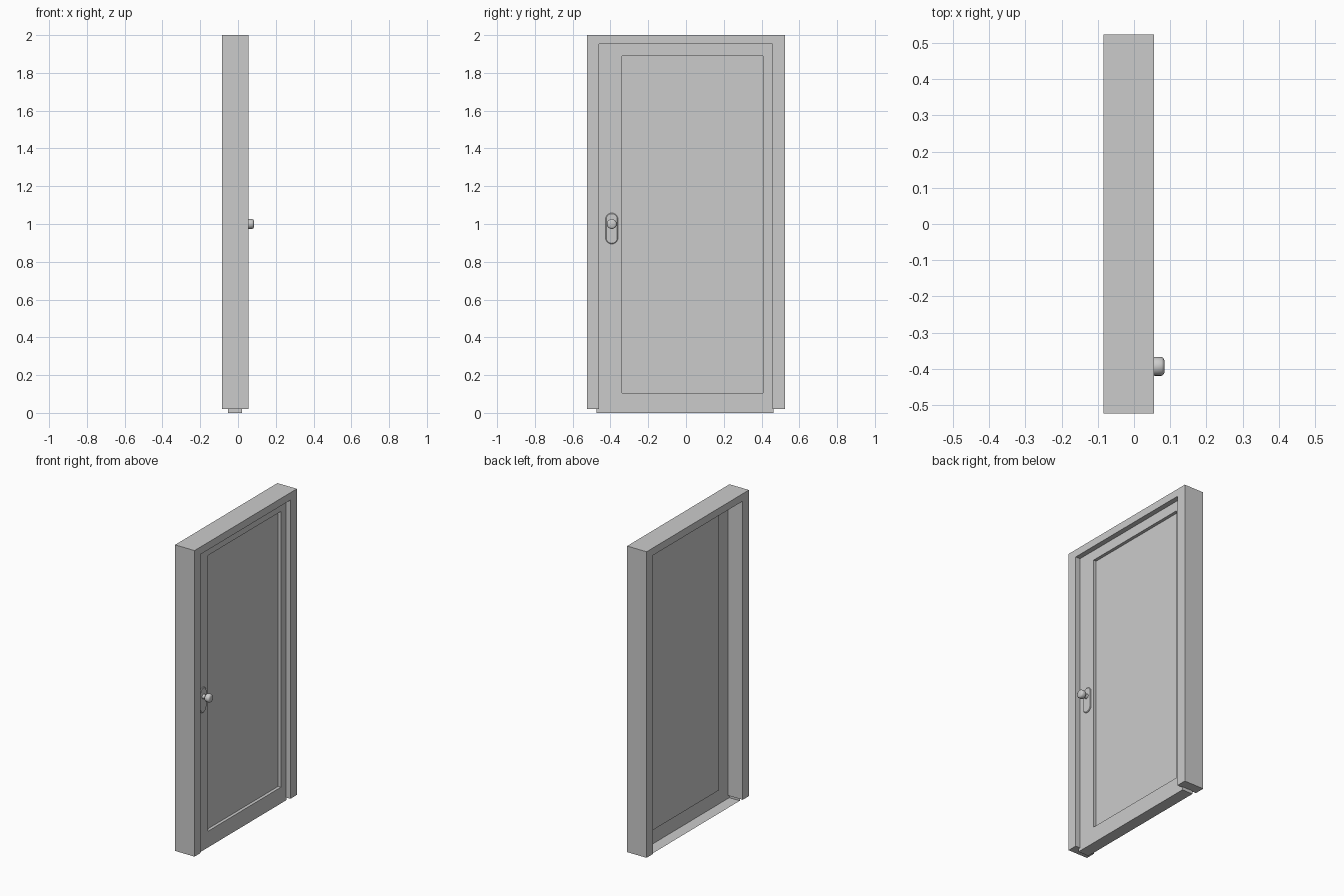
import bpy, bmesh
from math import sin, cos, pi

if "Cube" in bpy.data.objects:
    bpy.data.objects.remove(bpy.data.objects["Cube"])


def loft(name, loops, cap_start=False, cap_end=True, smooth=False):
    """Skin a series of closed (y, z) outlines, each placed at its own x."""
    bm = bmesh.new()
    rings = [[bm.verts.new((x, y, z)) for y, z in pts] for x, pts in loops]
    n = len(rings[0])
    for a, b in zip(rings, rings[1:]):
        for i in range(n):
            j = (i + 1) % n
            bm.faces.new((a[i], a[j], b[j], b[i]))
    if cap_start:
        bm.faces.new(rings[0][::-1])
    if cap_end:
        bm.faces.new(rings[-1])
    me = bpy.data.meshes.new(name)
    bm.to_mesh(me)
    bm.free()
    ob = bpy.data.objects.new(name, me)
    bpy.context.collection.objects.link(ob)
    if smooth:
        bpy.ops.object.select_all(action='DESELECT')
        ob.select_set(True)
        bpy.context.view_layer.objects.active = ob
        bpy.ops.object.shade_smooth_by_angle(angle=0.6)
    return ob


def rect(y0, y1, z0, z1):
    return [(y0, z0), (y1, z0), (y1, z1), (y0, z1)]


def stadium(r, half, y=-0.393, z=1.0, n=24):
    """Counter-clockwise upright capsule; half = 0 gives a circle."""
    pts = []
    for start, dz in ((0, half), (pi, -half)):
        for i in range(n // 2 + (1 if half else 0)):
            a = start + 2 * pi * i / n
            pts.append((y + r * cos(a), z + dz + r * sin(a)))
    return pts


# Frame: two jambs and a head, open at the bottom
arch = [(-0.523, 0.02), (-0.46, 0.02), (-0.46, 1.952), (0.457, 1.952),
        (0.457, 0.02), (0.523, 0.02), (0.523, 2.0), (-0.523, 2.0)]
loft("door_frame", [(-0.084, arch), (0.055, arch)], cap_start=True)

# Door leaf: shell open at the back with a recessed panel
outer = rect(-0.474, 0.463, 0.0, 1.965)
panel = rect(-0.339, 0.408, 0.105, 1.889)
loft("door_leaf", [(-0.053, outer), (0.022, outer), (0.022, panel), (0.002, panel)])

# Lock plate with a bevelled rim
loft("lock_plate", [(x, stadium(r, 0.049, z=0.976))
                    for x, r in ((0.022, 0.033), (0.025, 0.033), (0.028, 0.029))],
     smooth=True)

# Turned knob on a narrow neck
knob = [(0.026, 0.015), (0.045, 0.013), (0.053, 0.024), (0.057, 0.026),
        (0.076, 0.026), (0.081, 0.023), (0.084, 0.017)]
loft("door_knob", [(x, stadium(r, 0)) for x, r in knob], smooth=True)
